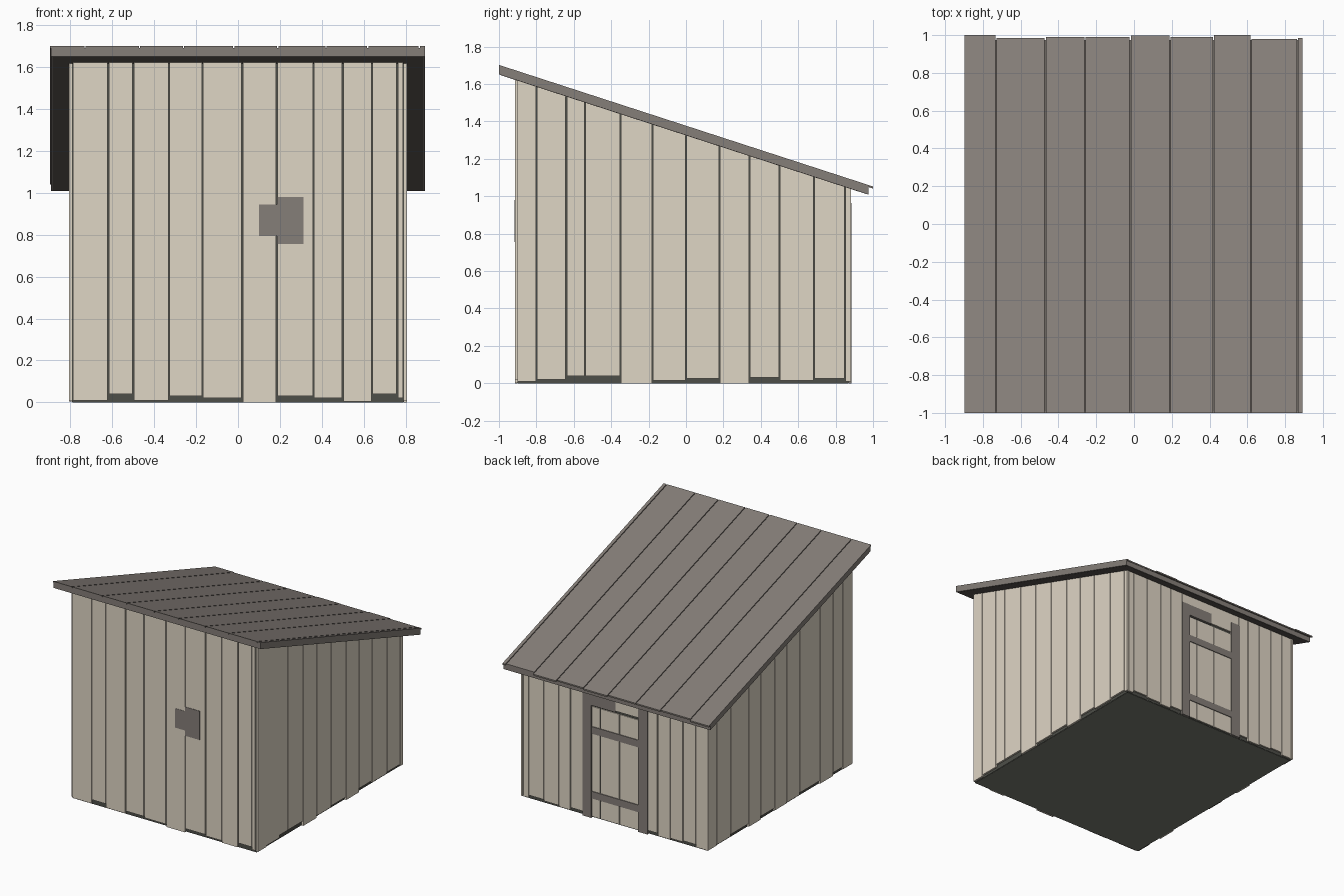
import bpy
import bmesh

if "Cube" in bpy.data.objects:
    bpy.data.objects.remove(bpy.data.objects["Cube"], do_unlink=True)


def material(name, rgb):
    m = bpy.data.materials.new(name)
    m.use_nodes = True
    colour = (*rgb, 1)
    m.diffuse_color = colour
    m.node_tree.nodes["Principled BSDF"].inputs["Base Color"].default_value = colour
    return m


CREAM = material("cream boards", (0.74, 0.67, 0.56))
GREY = material("grey timber", (0.235, 0.21, 0.19))
DARK = material("dark core", (0.075, 0.077, 0.065))
FLOOR = material("dull green floor", (0.19, 0.195, 0.165))
LINING = material("brown roof lining", (0.125, 0.112, 0.1))

GAP = 0.003  # half the slit between neighbouring boards


def eaves(y):
    """Height of the sloping roof underside."""
    return 1.65 - 0.325 * (y + 1)


def add_box(bm, xs, ys, zs, slope_low=False, slope_high=False):
    """Box whose bottom or top may be measured from the roof slope."""
    for v in bmesh.ops.create_cube(bm, size=1)["verts"]:
        x, y = xs[v.co.x > 0], ys[v.co.y > 0]
        high = v.co.z > 0
        z = zs[high]
        if (slope_high if high else slope_low):
            z += eaves(y)
        v.co = (x, y, z)


def make(name, mat, boxes):
    bm = bmesh.new()
    for b in boxes:
        add_box(bm, *b)
    mesh = bpy.data.meshes.new(name)
    bm.to_mesh(mesh)
    bm.free()
    mesh.materials.append(mat)
    ob = bpy.data.objects.new(name, mesh)
    bpy.context.collection.objects.link(ob)


def spans(edges):
    return [(a + GAP, b - GAP) for a, b in zip(edges, edges[1:])]


def wall(name, edges, feet, depth, along_x):
    """Row of upright boards with uneven feet, cut to the roof slope."""
    boxes = []
    for i, s in enumerate(spans(edges)):
        xs, ys = (s, depth) if along_x else (depth, s)
        boxes.append((xs, ys, (feet[i % len(feet)], 0), False, True))
    make(name, CREAM, boxes)


# Solid dark core behind the boards, with a floor panel beneath
make("shed_core", DARK, [((-0.792, 0.792), (-0.902, 0.868), (0.002, 0), False, True)])
make("floor_panel", FLOOR, [((-0.789, 0.789), (-0.899, 0.865), (0, 0.004))])

# Board walls
wall("front_wall", [-0.79, -0.62, -0.5, -0.33, -0.17, 0.02, 0.185, 0.36, 0.5, 0.64, 0.76, 0.79],
     [0.01, 0.04, 0.01, 0.03, 0.02, 0, 0.03, 0.02, 0.005, 0.04, 0.02], (-0.915, -0.902), True)
wall("left_wall", [-0.905, -0.8, -0.64, -0.54, -0.35, -0.18, 0, 0.18, 0.34, 0.5, 0.685, 0.85, 0.885],
     [0.01, 0.02, 0.04, 0.04, 0, 0.015, 0.025, 0, 0.03, 0.015, 0.025, 0.01], (0.792, 0.806), False)
wall("right_wall", [-0.905, -0.78, -0.66, -0.5, -0.25, -0.09, 0.06, 0.23, 0.38, 0.6, 0.77, 0.885],
     [0.01, 0.03, 0.005, 0.03, 0.015], (-0.806, -0.792), False)
back = (0.868, 0.88)
wall("back_wall_left", [0.27, 0.38, 0.48, 0.61, 0.74, 0.79], [0.03, 0.01, 0.02], back, True)
wall("back_wall_right", [-0.79, -0.7, -0.59, -0.48, -0.37, -0.28], [0.01, 0.03, 0.02], back, True)

# Back door: boards, rails and frame
make("door_boards", CREAM, [(s, (0.868, 0.875), (0.01, 0.865))
                            for s in spans([-0.21, -0.04, 0.125, 0.2])])
make("door_rails", GREY, [((-0.207, 0.2), (0.868, 0.881), (z, z + 0.055))
                          for z in (0.15, 0.655)])
make("door_frame", GREY, [
    ((0.198, 0.272), (0.868, 0.886), (0, 0.965)),
    ((-0.287, -0.207), (0.868, 0.886), (0, 0.965)),
    ((-0.01, 0.198), (0.868, 0.885), (0.877, 0.965))])
make("door_header", CREAM, [
    ((-0.207, -0.01), (0.868, 0.88), (0.885, 0), False, True),
    ((-0.01, 0.267), (0.868, 0.88), (0.965, 0), False, True),
    ((-0.277, -0.207), (0.868, 0.88), (0.965, 0), False, True)])

# Latch plates on the front
make("latch_plates", GREY, [
    ((0.187, 0.312), (-0.918, -0.914), (0.755, 0.98)),
    ((0.1, 0.187), (-0.917, -0.914), (0.795, 0.945))])

# Sloping roof: lining, edge trim and boards
make("roof_lining", LINING, [((-0.884, 0.884), (-0.993, 0.968), (0, 0.042), True, True)])
trim = [((x, x + 0.01), (-1, 0.975), (0.001, 0.042), True, True) for x in (-0.893, 0.883)]
trim += [((-0.883, 0.883), (y, y + 0.008), (0.001, 0.042), True, True) for y in (-1, 0.967)]
make("roof_trim", GREY, trim)
ends = [1, 0.985, 0.99, 0.99, 0.998, 0.99, 1, 0.98, 0.985]
roof_spans = spans([-0.9, -0.73, -0.47, -0.26, -0.02, 0.19, 0.42, 0.62, 0.865, 0.896])
make("roof_boards", GREY, [(s, (-1, e), (0.041, 0.052), True, True)
                           for s, e in zip(roof_spans, ends)])
